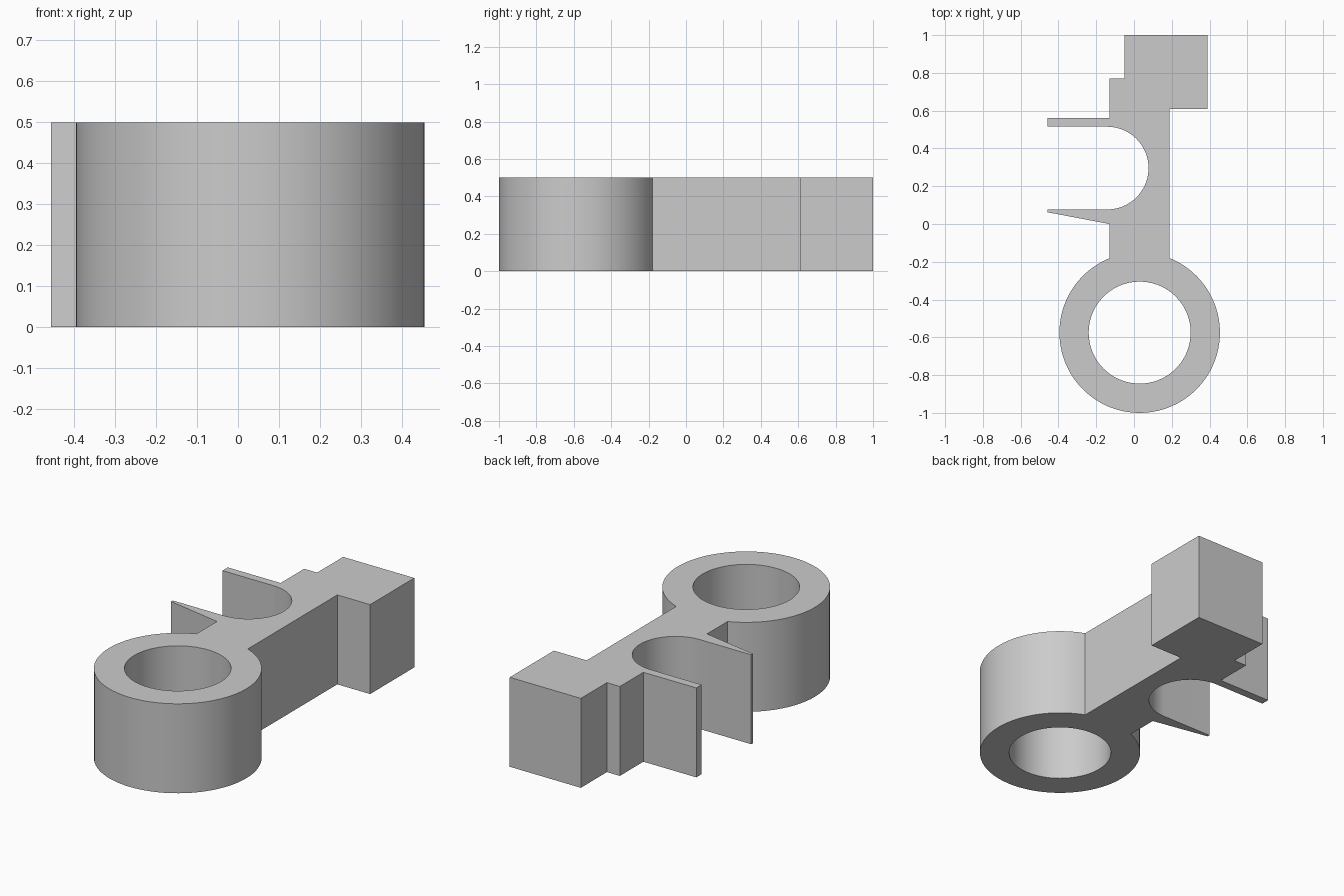
import bpy
import bmesh
from math import acos, cos, sin, pi

cube = bpy.data.objects.get("Cube")
if cube:
    bpy.data.objects.remove(cube, do_unlink=True)

HEIGHT = 0.5
RING_X, RING_Y = 0.03, -0.575
RING_OUTER, RING_INNER = 0.425, 0.27
BAR_LEFT, BAR_RIGHT = -0.13, 0.187
TIP = -0.457


def arc(cx, cy, radius, start, end, steps):
    """Points along a circular arc, both ends included."""
    angles = [start + (end - start) * i / steps for i in range(steps + 1)]
    return [(cx + radius * cos(a), cy + radius * sin(a)) for a in angles]


# Angles at which the bar's sides meet the ring
left_join = acos((BAR_LEFT - RING_X) / RING_OUTER)
right_join = acos((BAR_RIGHT - RING_X) / RING_OUTER) + 2 * pi

# Outline: end block, step, upper finger, round cradle, tapered finger, ring
outline = [(BAR_RIGHT, 0.61), (0.39, 0.61), (0.39, 1.0), (-0.05, 1.0),
           (-0.05, 0.77), (BAR_LEFT, 0.77), (BAR_LEFT, 0.562),
           (TIP, 0.562), (TIP, 0.515)]
outline += arc(-0.142, 0.296, 0.219, pi / 2, -pi / 2, 40)
outline += [(TIP, 0.077), (TIP, 0.062), (BAR_LEFT, 0.0)]
outline += arc(RING_X, RING_Y, RING_OUTER, left_join, right_join, 80)

# Round hole through the ring
hole = arc(RING_X, RING_Y, RING_INNER, 0, 2 * pi, 72)[:-1]

# Fill the profile and raise it to full height
bm = bmesh.new()
for loop in (outline, hole):
    verts = [bm.verts.new((x, y, 0)) for x, y in loop]
    for a, b in zip(verts, verts[1:] + verts[:1]):
        bm.edges.new((a, b))
bmesh.ops.triangle_fill(bm, use_beauty=True, edges=bm.edges[:])
raised = bmesh.ops.extrude_face_region(bm, geom=bm.faces[:], use_keep_orig=True)
top = [g for g in raised["geom"] if isinstance(g, bmesh.types.BMVert)]
bmesh.ops.translate(bm, verts=top, vec=(0, 0, HEIGHT))
bmesh.ops.recalc_face_normals(bm, faces=bm.faces[:])

mesh = bpy.data.meshes.new("clip_bracket")
bm.to_mesh(mesh)
bm.free()
bracket = bpy.data.objects.new("clip_bracket", mesh)
bpy.context.collection.objects.link(bracket)

# Plain grey material
grey = bpy.data.materials.new("light_grey")
grey.use_nodes = True
colour = (0.6, 0.6, 0.6, 1)
grey.diffuse_color = colour
grey.node_tree.nodes["Principled BSDF"].inputs["Base Color"].default_value = colour
mesh.materials.append(grey)

# Smooth curved walls, sharp corners
bpy.ops.object.select_all(action="DESELECT")
bracket.select_set(True)
bpy.context.view_layer.objects.active = bracket
bpy.ops.object.shade_smooth_by_angle(angle=pi / 9)
